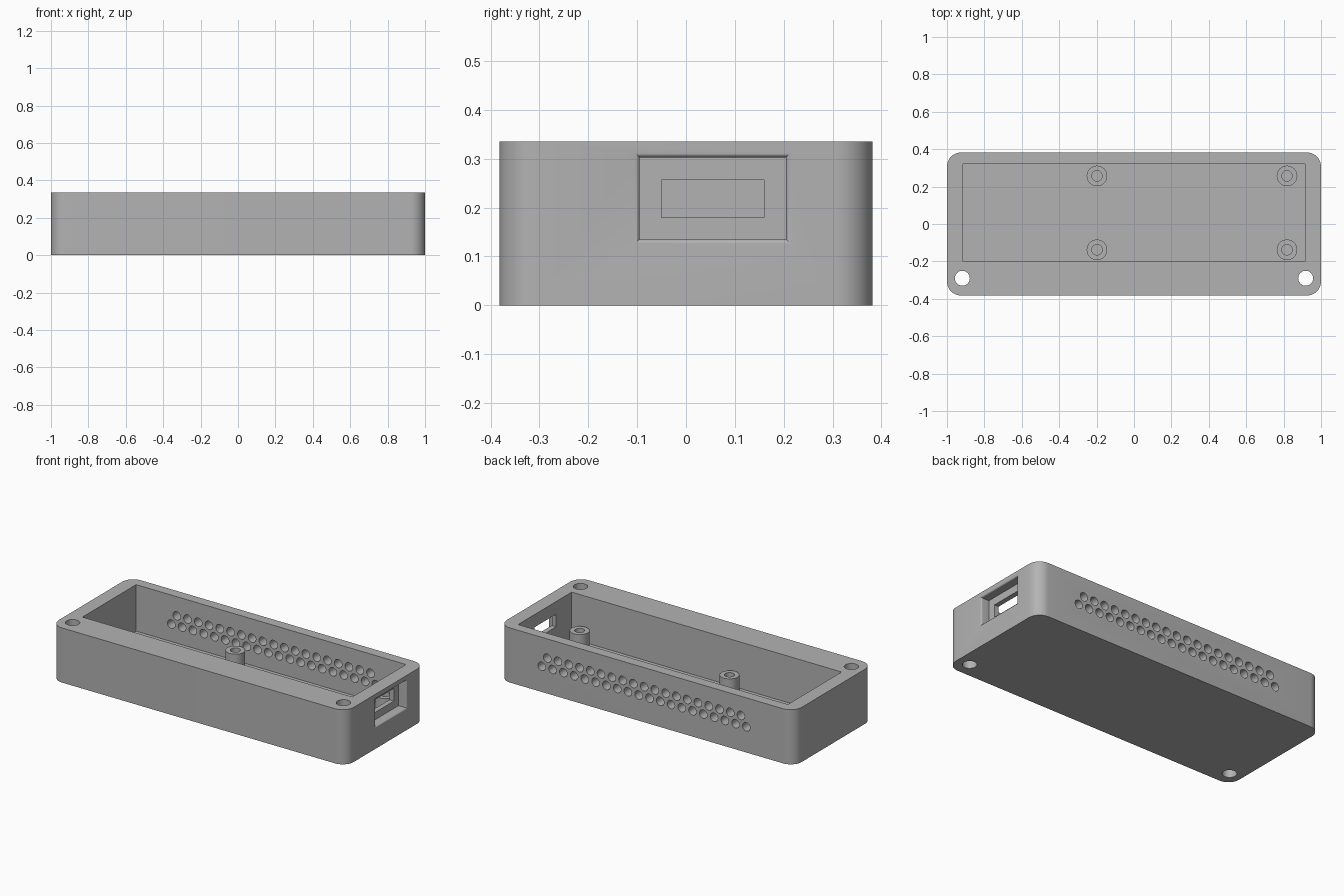
import bpy, bmesh
from math import cos, sin, pi, radians

cube = bpy.data.objects.get("Cube")
if cube:
    bpy.data.objects.remove(cube)

grey = bpy.data.materials.new("plain grey")
grey.use_nodes = True
colour = (0.45, 0.45, 0.45, 1)
grey.diffuse_color = colour
grey.node_tree.nodes["Principled BSDF"].inputs["Base Color"].default_value = colour

HEIGHT, FLOOR, WALL_IN = 0.335, 0.05, 0.915


def loft(bm, rings):
    """Closed solid through a list of matching rings."""
    rows = [[bm.verts.new(p) for p in ring] for ring in rings]
    n = len(rows[0])
    for a, b in zip(rows, rows[1:]):
        for i in range(n):
            j = (i + 1) % n
            bm.faces.new((a[i], a[j], b[j], b[i]))
    bm.faces.new(rows[0][::-1])
    bm.faces.new(rows[-1])


def box(bm, x0, x1, y0, y1, z0, z1):
    loft(bm, [[(x0, y0, z), (x1, y0, z), (x1, y1, z), (x0, y1, z)] for z in (z0, z1)])


def rod(bm, x, c, r, a, b, axis="z", sides=32):
    """Cylinder along z (c is y) or along y (c is z)."""
    rings = []
    for t in (a, b):
        pts = [(x + r * cos(2 * pi * i / sides), c + r * sin(2 * pi * i / sides))
               for i in range(sides)]
        rings.append([(u, v, t) if axis == "z" else (u, t, v) for u, v in pts])
    loft(bm, rings)


def make(name, bm):
    bmesh.ops.recalc_face_normals(bm, faces=bm.faces)
    mesh = bpy.data.meshes.new(name)
    bm.to_mesh(mesh)
    bm.free()
    obj = bpy.data.objects.new(name, mesh)
    bpy.context.collection.objects.link(obj)
    mesh.materials.append(grey)
    return obj


def activate(obj):
    bpy.ops.object.select_all(action="DESELECT")
    obj.select_set(True)
    bpy.context.view_layer.objects.active = obj


def cut(obj, bm):
    cutter = make("cutter", bm)
    cutter.hide_render = True
    mod = obj.modifiers.new("cut", "BOOLEAN")
    mod.operation, mod.solver, mod.object = "DIFFERENCE", "EXACT", cutter
    activate(obj)
    bpy.ops.object.modifier_apply(modifier=mod.name)
    bpy.data.objects.remove(cutter)


def smooth(obj):
    activate(obj)
    bpy.ops.object.shade_smooth_by_angle(angle=radians(30))


# Case body with rounded vertical corners
R, SEG = 0.075, 10
outline = []
for k, (sx, sy) in enumerate([(1, 1), (-1, 1), (-1, -1), (1, -1)]):
    for i in range(SEG + 1):
        a = pi / 2 * (k + i / SEG)
        outline.append((sx * (1 - R) + R * cos(a), sy * (0.382 - R) + R * sin(a)))
bm = bmesh.new()
loft(bm, [[(x, y, z) for x, y in outline] for z in (0, HEIGHT)])
case = make("case_body", bm)

# Open cavity and the two screw holes
bm = bmesh.new()
box(bm, -WALL_IN, WALL_IN, -0.2, 0.32, FLOOR, 0.5)
for side in (-1, 1):
    rod(bm, side * 0.918, -0.29, 0.04, -0.1, 0.5)
cut(case, bm)

# Two staggered rows of pin holes through the back wall
PITCH, MID = 0.073, 0.017
bm = bmesh.new()
for count, z in ((19, 0.217), (20, 0.157)):
    for i in range(count):
        rod(bm, MID + (i - (count - 1) / 2) * PITCH, z, 0.026, 0.28, 0.45, "y", 20)
cut(case, bm)

# Connector recess with a rounded lip in the end wall
LIP = 0.01
profile = [(0.945, 0)]
for i in range(6):
    a = pi / 2 * i / 5
    profile.append((1 - LIP + LIP * sin(a), LIP * (1 - cos(a))))
profile.append((1.05, LIP))
bm = bmesh.new()
loft(bm, [[(x, -0.095 - o, 0.135 - o), (x, 0.205 + o, 0.135 - o),
           (x, 0.205 + o, 0.303 + o), (x, -0.095 - o, 0.303 + o)] for x, o in profile])
cut(case, bm)

# Connector slot
bm = bmesh.new()
box(bm, 0.88, 0.97, -0.05, 0.16, 0.18, 0.257)
cut(case, bm)
smooth(case)

# Hollow board standoffs on the cavity floor
for side, x in (("left", 0.818), ("middle", -0.198)):
    for end, y in (("front", -0.138), ("back", 0.257)):
        bm = bmesh.new()
        rod(bm, x, y, 0.055, FLOOR - 0.005, 0.15)
        post = make(f"standoff_{side}_{end}", bm)
        bm = bmesh.new()
        rod(bm, x, y, 0.028, FLOOR, 0.25)
        cut(post, bm)
        smooth(post)
